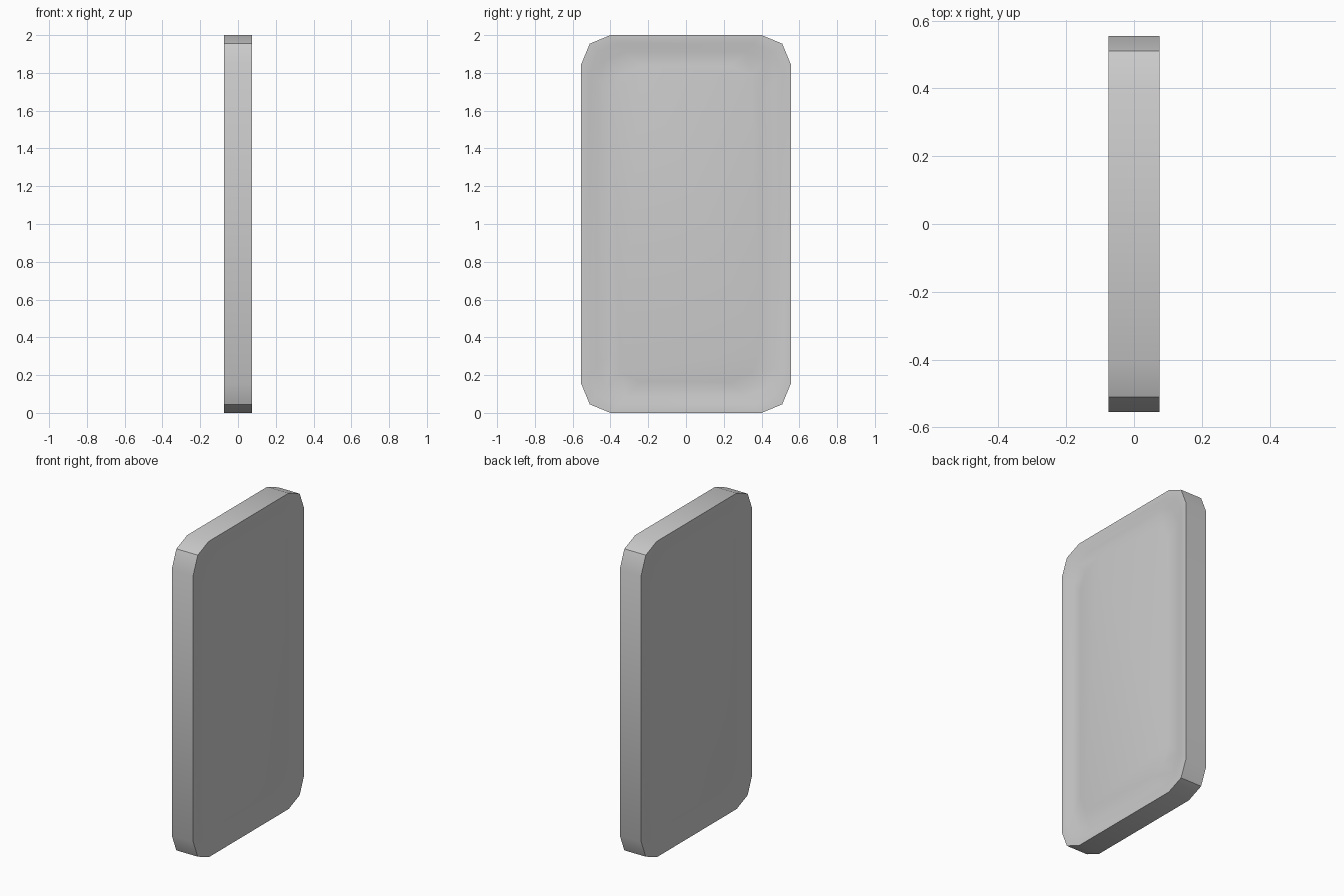
import bpy, bmesh
from math import cos, sin, pi, radians

if "Cube" in bpy.data.objects:
    bpy.data.objects.remove(bpy.data.objects["Cube"])

HALF_W, HALF_H, HALF_T = 0.555, 1.0, 0.075
RADIUS = 0.155          # same corner radius on every ring
STEPS = 2               # segments per corner


def ring(bm, x, inset):
    """Rounded rectangle in the yz plane."""
    w, h = HALF_W - inset - RADIUS, HALF_H - inset - RADIUS
    verts = []
    for quarter, (sy, sz) in enumerate([(1, 1), (-1, 1), (-1, -1), (1, -1)]):
        for i in range(STEPS + 1):
            a = (quarter + i / STEPS) * pi / 2
            verts.append(bm.verts.new((x, sy * w + RADIUS * cos(a),
                                       1 + sz * h + RADIUS * sin(a))))
    return verts


bm = bmesh.new()
# Profile from panel to panel: (inset, depth below the face)
half = [(0.165, 0.0), (0.085, 0.015), (0.045, 0.0), (0.0, 0.0)]
rings = [ring(bm, HALF_T - d, i) for i, d in half]
rings += [ring(bm, d - HALF_T, i) for i, d in reversed(half)]

# Rim, groove and border bands
for a, b in zip(rings, rings[1:]):
    n = len(a)
    for i in range(n):
        j = (i + 1) % n
        bm.faces.new((a[i], b[i], b[j], a[j]))

# Centre panels
bm.faces.new(rings[0])
bm.faces.new(list(reversed(rings[-1])))
bmesh.ops.recalc_face_normals(bm, faces=bm.faces)

mesh = bpy.data.meshes.new("grooved_slab")
bm.to_mesh(mesh)
bm.free()
slab = bpy.data.objects.new("grooved_slab", mesh)
bpy.context.collection.objects.link(slab)

# Smooth shading with sharp outer edges
bpy.context.view_layer.objects.active = slab
slab.select_set(True)
bpy.ops.object.shade_smooth_by_angle(angle=radians(35))
